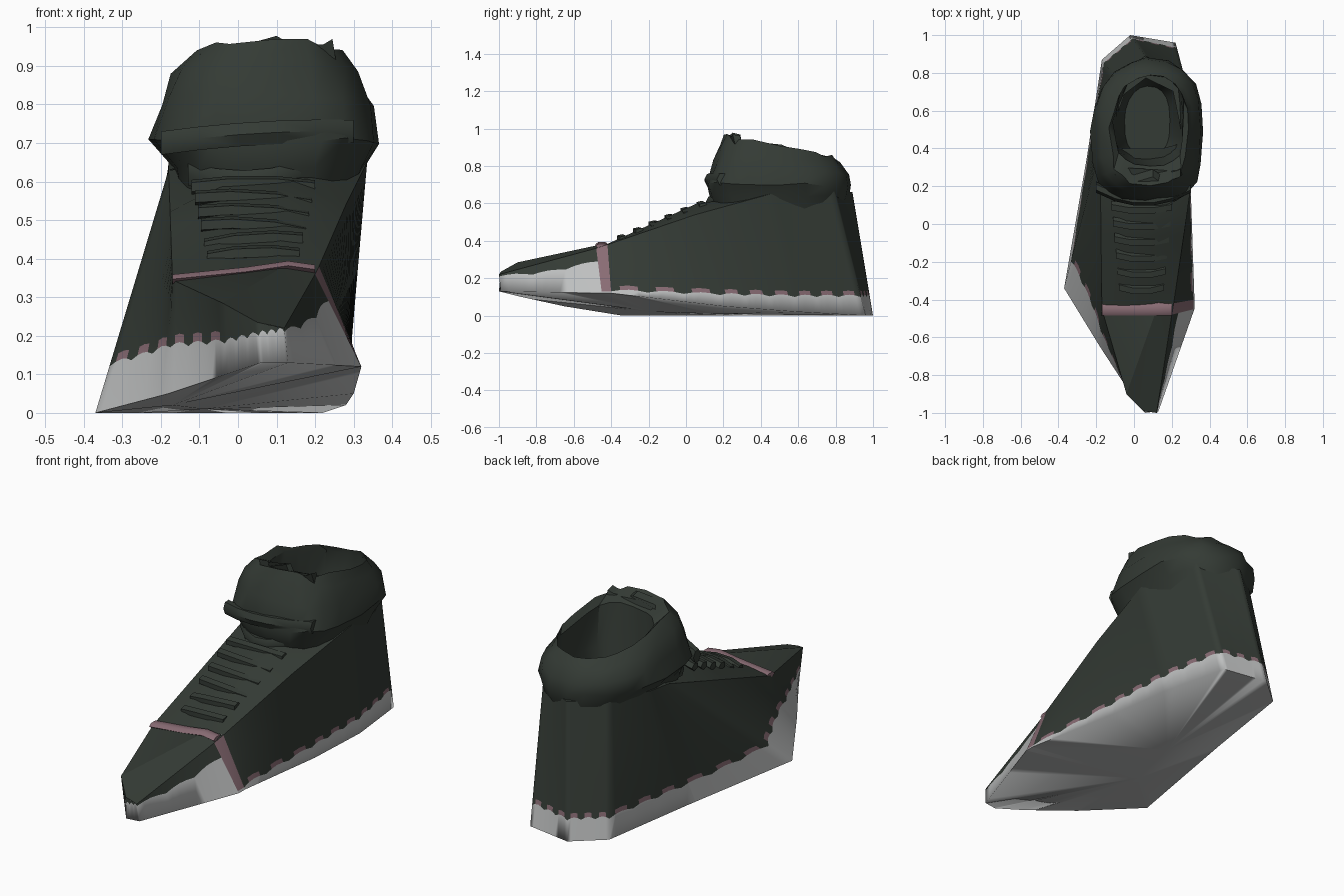
import bpy, bmesh, math, random
from mathutils import Vector

random.seed(4)
if "Cube" in bpy.data.objects:
    bpy.data.objects.remove(bpy.data.objects["Cube"], do_unlink=True)


def make_material(name, rgb):
    mat = bpy.data.materials.new(name)
    mat.use_nodes = True
    mat.diffuse_color = (*rgb, 1)
    mat.node_tree.nodes["Principled BSDF"].inputs["Base Color"].default_value = (*rgb, 1)
    return mat


MATERIALS = [make_material("dark_green_fabric", (.034, .043, .035)),
             make_material("pale_grey_rubber", (.52, .53, .53)),
             make_material("dusty_pink_trim", (.25, .15, .175))]
GREEN, GREY, PINK = range(3)


def finish(name, bm, angle=40):
    """Weld a bmesh, turn it into an object and shade it."""
    bmesh.ops.remove_doubles(bm, verts=bm.verts, dist=.0005)
    bmesh.ops.recalc_face_normals(bm, faces=bm.faces)
    mesh = bpy.data.meshes.new(name)
    bm.to_mesh(mesh)
    bm.free()
    for mat in MATERIALS:
        mesh.materials.append(mat)
    obj = bpy.data.objects.new(name, mesh)
    bpy.context.collection.objects.link(obj)
    bpy.ops.object.select_all(action="DESELECT")
    obj.select_set(True)
    bpy.context.view_layer.objects.active = obj
    bpy.ops.object.shade_smooth_by_angle(angle=math.radians(angle))


def add_face(bm, points, colour=GREEN):
    face = bm.faces.new([bm.verts.new(p) for p in points])
    face.material_index = colour


def loft(bm, rings, colour=GREEN, closed=True):
    """Bridge successive rows of points with quads."""
    for low, high in zip(rings, rings[1:]):
        count = len(low)
        for i in range(count if closed else count - 1):
            j = (i + 1) % count
            add_face(bm, (low[i], low[j], high[j], high[i]), colour)


def tube(name, path, depth, height, colour=GREEN, sides=6):
    """Flattened roll that runs across the shoe."""
    bm = bmesh.new()
    rings = []
    for p in path:
        angles = [math.tau * k / sides for k in range(sides)]
        rings.append([Vector(p) + Vector((0, depth * math.cos(a), height * math.sin(a)))
                      for a in angles])
    loft(bm, rings, colour)
    add_face(bm, rings[0], colour)
    add_face(bm, rings[-1], colour)
    finish(name, bm, 50)


# Ground outline and wall-top outline, from the toe round the heel and back
ground = [Vector(p) for p in (
    (.13, -.99, .13), (.32, -.45, .12), (.32, -.4, .12), (.3, .2, .05), (.28, .6, .02),
    (.22, .96, 0), (-.02, 1, 0), (-.17, .87, 0), (-.25, .35, 0), (-.37, -.34, 0),
    (-.18, -.65, .05), (-.03, -.88, .1), (.06, -1, .13))]
rim = [Vector(p) for p in (
    (.12, -1, .22), (.2, -.48, .36), (.21, -.42, .38), (.28, .05, .54), (.335, .45, .65),
    (.265, .79, .67), (.06, .89, .66), (-.1, .77, .66), (-.18, .55, .65), (-.18, .4, .63),
    (-.17, -.45, .345), (-.04, -.9, .285), (.05, -.99, .235))]
# Height of the rubber edge at each column
edge = [.21, .13, .13, .11, .1, .1, .1, .1, .1, .12, .17, .18, .2]

# Side walls: rubber foxing with a scalloped pink edge below the fabric
bm = bmesh.new()
STEPS = 12
total = len(ground)
for c in range(total):
    n = (c + 1) % total
    end = .29 if c == 0 else edge[n]
    stripe = c == 1
    columns = []
    for s in range(STEPS + 1):
        t = s / STEPS
        low, high = ground[c].lerp(ground[n], t), rim[c].lerp(rim[n], t)
        z = edge[c] + (end - edge[c]) * t ** (2 if c in (0, 8) else 1)
        z += 0 if stripe else .012 * abs(math.sin(3 * math.pi * t))
        f = min(.98, (z - low.z) / (high.z - low.z))
        g = min(.99, f + .022 / (high.z - low.z))
        columns.append([low.lerp(high, k) for k in (0, f, g, (g + 1) / 2, 1)])
    for s, (a, b) in enumerate(zip(columns, columns[1:])):
        scallop = PINK if s % 4 in (1, 2) and 1 < c < 11 else GREEN
        colours = (GREY, PINK, PINK, PINK) if stripe else (GREY, scallop, GREEN, GREEN)
        for k, colour in enumerate(colours):
            add_face(bm, (a[k], b[k], b[k + 1], a[k + 1]), colour)

# Sole underside, welded to the walls and folded along an off-centre keel
keel = [Vector((-.17, -.17, .02)), Vector((-.09, .15, .01))]
for c in range(total):
    n = (c + 1) % total
    near = keel[1 if 2 <= c < 8 else 0]
    for s in range(STEPS):
        add_face(bm, (ground[c].lerp(ground[n], s / STEPS),
                      ground[c].lerp(ground[n], (s + 1) / STEPS), near), GREY)
for c in (2, 8):
    add_face(bm, (ground[c], *keel), GREY)
finish("side_walls_and_sole", bm, 100)

# Toe box top
bm = bmesh.new()
crest = Vector((.11, -.48, .375))
for a, b in ((0, 1), (1, 2), (2, 10), (10, 11), (11, 12), (12, 0)):
    add_face(bm, (rim[a], rim[b], crest))
finish("toe_box", bm, 20)

# Instep between the two wall tops, running in under the collar
bm = bmesh.new()
rows = []
for t in (0, .25, .5, .75, 1):
    left, right = rim[10].lerp(rim[9], t * .62), rim[2].lerp(rim[3], t)
    middle = [left.lerp(right, k) + Vector((0, 0, .01 + .055 * t)) for k in (.3, .7)]
    rows.append([left, *middle, right])
rows.append([rim[9], Vector((-.03, .4, .64)), Vector((.15, .4, .64)), rim[4]])
loft(bm, rows, closed=False)
finish("instep", bm, 25)

# Collar: tilted rings up the outside, over the lip and down inside,
# squared across the front and rounder towards the heel
bm = bmesh.new()
SIDES = 20
rings = []
# centre x, centre y, half width, half depth, height, tilt, unevenness
for cx, cy, rx, ry, z, tilt, rough in (
        (.07, .5, .22, .33, .54, 0, 0), (.08, .5, .25, .37, .64, 0, .004),
        (.07, .49, .3, .385, .705, .02, .008), (.07, .51, .275, .36, .79, .1, .01),
        (.065, .5, .245, .325, .86, .15, .01), (.08, .5, .205, .29, .905, .2, .01),
        (.08, .55, .185, .25, .87, .2, .01), (.08, .56, .18, .23, .7, .1, .01),
        (.07, .55, .12, .18, .45, 0, 0)):
    ring = []
    for k in range(SIDES):
        a = math.tau * k / SIDES
        u, v = math.cos(a), math.sin(a)
        power = .65 if v < 0 else .8 if u > 0 else 1
        x = cx + rx * math.copysign(abs(u) ** power, u)
        y = cy + ry * math.copysign(abs(v) ** power, v)
        jitter = Vector([random.uniform(-rough, rough) for _ in range(3)])
        ring.append(Vector((x, y, z - tilt * (y - cy))) + jitter)
    rings.append(ring)
loft(bm, rings)
add_face(bm, rings[-1])
finish("collar", bm, 35)

# Heel shelf closing the gap between the wall tops and the collar
bm = bmesh.new()
inner = [p.lerp(Vector((.07, .5, .62)), .3) + Vector((0, 0, .02)) for p in rim[4:10]]
loft(bm, [rim[4:10], inner], closed=False)
finish("heel_shelf", bm)

# Pink band over the toe end of the instep
tube("toe_band", [(-.17, -.45, .347), (.02, -.45, .366), (.13, -.45, .382), (.2, -.45, .372)],
     .035, .014, PINK)

# Crumpled laces climbing the instep
for i in range(6):
    y, z = -.35 + .085 * i, .405 + .036 * i
    half, tip = .12 + .008 * i, random.uniform(-.012, .012)
    path = [(.04 + half * k, y + .02 * k * k, z + tip * k + .012 * (1 - k * k))
            for k in (-1, -.4, .4, 1)]
    tube(f"lace_{i + 1}", path, .028, .02, sides=5)

# Folds of the tongue wrapping the front of the collar
for name, y, z, half, drop, wrap in (("lower_tongue_fold", .13, .635, .18, .035, .1),
                                     ("middle_tongue_fold", .125, .715, .25, -.01, .07),
                                     ("upper_tongue_fold", .18, .84, .19, .02, .07)):
    path = [(.05 + half * k, y + wrap * k * k, z - drop * (1 - k * k) + .015 * k)
            for k in (-1, -.6, -.2, .2, .6, 1)]
    tube(name, path, .03, .035)

# Peaked tongue tip above the collar
bm = bmesh.new()
front = [Vector(p) for p in ((-.08, .25, .86), (-.1, .26, .93), (0, .22, .95),
                             (.1, .25, .978), (.14, .22, .955), (.22, .24, .955),
                             (.245, .25, .97), (.26, .27, .88))]
back = [p + Vector((0, .04, -.01)) for p in front]
loft(bm, [front, back])
add_face(bm, front)
add_face(bm, back)
finish("tongue_tip", bm, 25)
